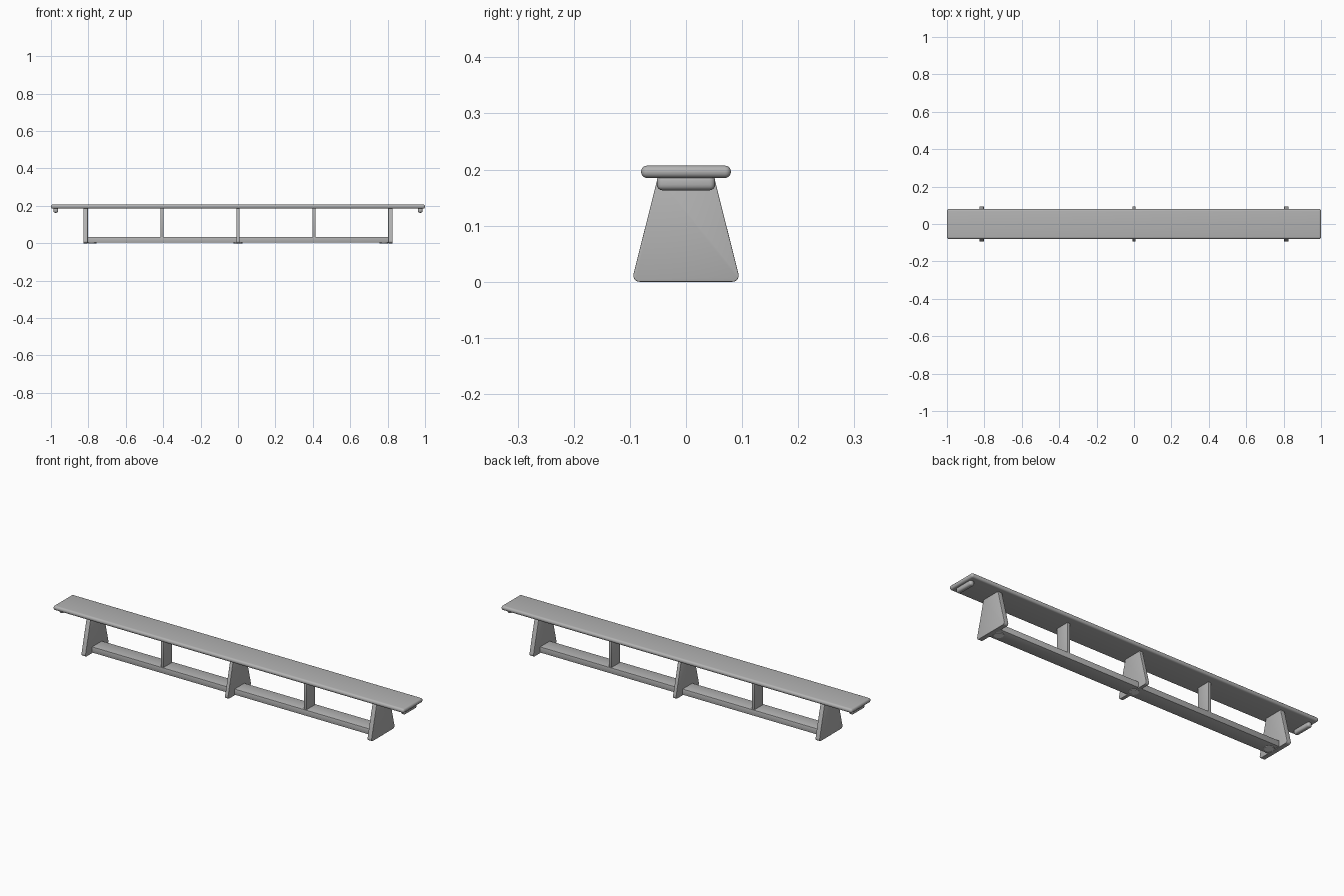
import bpy, bmesh, math

if "Cube" in bpy.data.objects:
    bpy.data.objects.remove(bpy.data.objects["Cube"])


def material(name, value):
    m = bpy.data.materials.new(name)
    m.diffuse_color = (value, value, value, 1)
    m.use_nodes = True
    m.node_tree.nodes["Principled BSDF"].inputs["Base Color"].default_value = m.diffuse_color
    return m


GREY = material("bench grey", 0.45)
PALE = material("pad pale grey", 0.8)


def plate(name, profile, x, thick, bevel, segments=4):
    """Extrude a (y, z) profile along x, centred on x, with rounded edges."""
    bm = bmesh.new()
    face = bm.faces.new([bm.verts.new((x - thick / 2, y, z)) for y, z in profile])
    out = bmesh.ops.extrude_face_region(bm, geom=[face])
    verts = [g for g in out["geom"] if isinstance(g, bmesh.types.BMVert)]
    bmesh.ops.translate(bm, verts=verts, vec=(thick, 0, 0))
    bmesh.ops.recalc_face_normals(bm, faces=bm.faces[:])
    if bevel:
        bmesh.ops.bevel(bm, geom=bm.edges[:], offset=bevel, segments=segments,
                        profile=0.5, affect='EDGES', clamp_overlap=True)
    return finish(name, bm, GREY)


def finish(name, bm, mat):
    mesh = bpy.data.meshes.new(name)
    bm.to_mesh(mesh)
    bm.free()
    mesh.materials.append(mat)
    ob = bpy.data.objects.new(name, mesh)
    bpy.context.collection.objects.link(ob)
    bpy.ops.object.select_all(action='DESELECT')
    bpy.context.view_layer.objects.active = ob
    ob.select_set(True)
    bpy.ops.object.shade_smooth_by_angle(angle=math.radians(35))
    return ob


def box(hy, z0, z1):
    return [(-hy, z0), (hy, z0), (hy, z1), (-hy, z1)]


def trapezoid(bottom, top, z1, r):
    """Leg outline with rounded lower corners."""
    pts = []
    slope = math.atan2(bottom - top, z1)
    for i in range(6):
        a = -math.pi / 2 + (math.pi / 2 + slope) * i / 5
        pts.append((bottom - r + r * math.cos(a), r + r * math.sin(a)))
    right = pts + [(top, z1)]
    return right + [(-y, z) for y, z in reversed(right)]


# Seat plank with rounded rim
plate("seat", box(0.08, 0.185, 0.207), 0, 2.0, 0.0105, 5)

# Tapered legs
for name, x, thick in (("left_leg", -0.815, 0.024), ("centre_leg", 0, 0.018),
                       ("right_leg", 0.815, 0.024)):
    plate(name, trapezoid(0.094, 0.05, 0.187, 0.011), x, thick, 0.004, 3)

# Lower balance beam
plate("lower_beam", box(0.04, 0.003, 0.033), 0, 1.62, 0.002, 2)

# Upright posts and hooking battens at both ends
for side, s in (("left", -1), ("right", 1)):
    plate(side + "_post", box(0.036, 0.03, 0.187), s * 0.407, 0.016, 0.002, 2)
    plate(side + "_batten", box(0.052, 0.163, 0.19), s * 0.974, 0.025, 0.010, 4)

# Round floor pads under the beam
for name, x in (("left_pad", -0.78), ("centre_pad", 0), ("right_pad", 0.78)):
    bm = bmesh.new()
    bmesh.ops.create_cone(bm, cap_ends=True, segments=24, radius1=0.023,
                          radius2=0.023, depth=0.006)
    bmesh.ops.translate(bm, verts=bm.verts[:], vec=(x, 0, 0.003))
    finish(name, bm, PALE)
